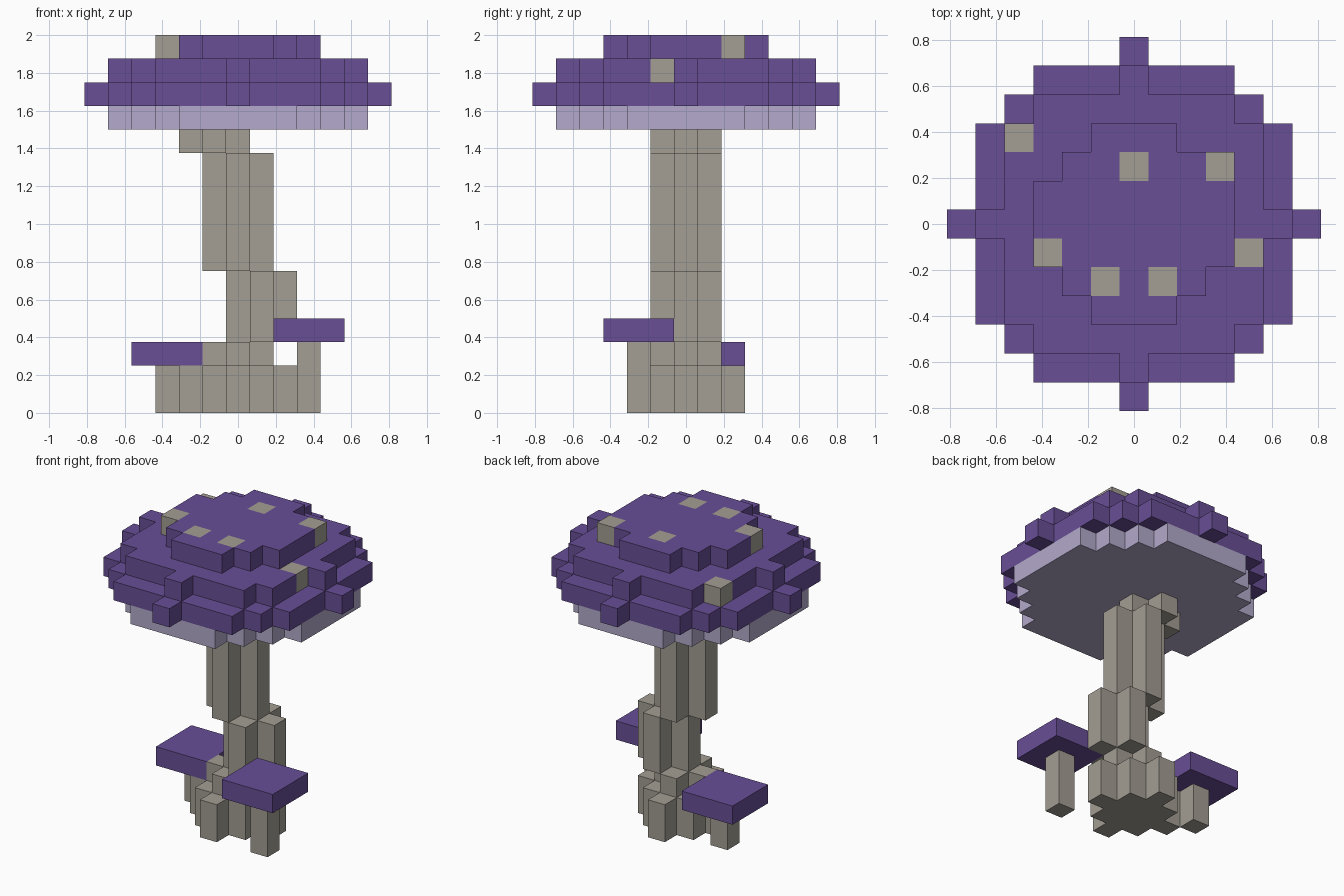
import bpy, bmesh
from mathutils import Vector

if "Cube" in bpy.data.objects:
    bpy.data.objects.remove(bpy.data.objects["Cube"])

U = 0.125  # block size


def material(name, rgb):
    m = bpy.data.materials.new(name)
    m.diffuse_color = (*rgb, 1)
    m.use_nodes = True
    m.node_tree.nodes["Principled BSDF"].inputs["Base Color"].default_value = m.diffuse_color
    return m


PURPLE = material("purple", (0.138, 0.077, 0.305))
LAVENDER = material("lavender", (0.456, 0.402, 0.604))
STONE = material("stone", (0.366, 0.342, 0.292))


def disc(half_widths, z):
    """Symmetric block layer: half_widths[n] is the half width of row |j| = n."""
    return {(i, j, z) for j in range(1 - len(half_widths), len(half_widths))
            for i in range(-half_widths[abs(j)], half_widths[abs(j)] + 1)}


def column(half_widths, shift, z0, z1):
    return {(i + shift, j, z) for z in range(z0, z1) for i, j, _ in disc(half_widths, 0)}


def slab(ci, cj, z):
    return {(i, j, z) for i in range(ci - 1, ci + 2) for j in range(cj - 1, cj + 2)}


PLUS, DIAMOND = [1, 0], [2, 1, 0]

# Pale spots set into the cap
spots = {(0, 2, 15), (3, 2, 15), (-3, -1, 15), (-1, -2, 15), (1, -2, 15),
         (4, -1, 14), (-4, 3, 14)}

parts = {
    # Big stepped cap and its gills
    "cap": (disc([3, 3, 2, 1], 15) | disc([5, 4, 4, 4, 3, 0], 14)
            | disc([6, 5, 5, 5, 4, 3, 0], 13) | spots, PURPLE),
    "gills": (disc([5, 5, 5, 4, 3, 2], 12), LAVENDER),
    # Leaning stem, shifted sideways section by section
    "stem": (column(DIAMOND, 0, 0, 2) | column(PLUS, 0, 2, 3) | column(PLUS, 1, 3, 6)
             | column(PLUS, 0, 6, 11) | column(PLUS, -1, 11, 12), STONE),
    # Two small mushrooms beside the stem
    "right_small_stem": (column([0], 3, 0, 3), STONE),
    "right_small_cap": (slab(3, -2, 3), PURPLE),
    "left_small_stem": (column([0], -3, 0, 2), STONE),
    "left_small_cap": (slab(-3, 1, 2), PURPLE),
}
# Move the small stems under the middle of their caps
for name, dj in (("right_small_stem", -2), ("left_small_stem", 1)):
    cells, mat = parts[name]
    parts[name] = ({(i, j + dj, z) for i, j, z in cells}, mat)

filled = set().union(*(cells for cells, _ in parts.values()))


def build(name, cells, mat):
    """Make one object from blocks, keeping only the exposed faces."""
    mesh = bpy.data.meshes.new(name)
    mesh.materials.append(mat)
    if cells & spots:
        mesh.materials.append(STONE)
    bm = bmesh.new()
    for cell in sorted(cells):
        centre = Vector((cell[0], cell[1], cell[2] + 0.5))
        for axis in range(3):
            for sign in (-1, 1):
                nb = list(cell)
                nb[axis] += sign
                if tuple(nb) in filled:
                    continue
                n, a, b = Vector(), Vector(), Vector()
                n[axis] = sign / 2
                a[(axis + 1) % 3] = 0.5
                b[(axis + 2) % 3] = sign / 2
                f = bm.faces.new([bm.verts.new((centre + n + p) * U)
                                  for p in (-a - b, a - b, a + b, -a + b)])
                f.material_index = int(cell in spots)
    bmesh.ops.remove_doubles(bm, verts=bm.verts, dist=0.001)
    bm.to_mesh(mesh)
    bm.free()
    bpy.context.collection.objects.link(bpy.data.objects.new(name, mesh))


for name, (cells, mat) in parts.items():
    build(name, cells, mat)
